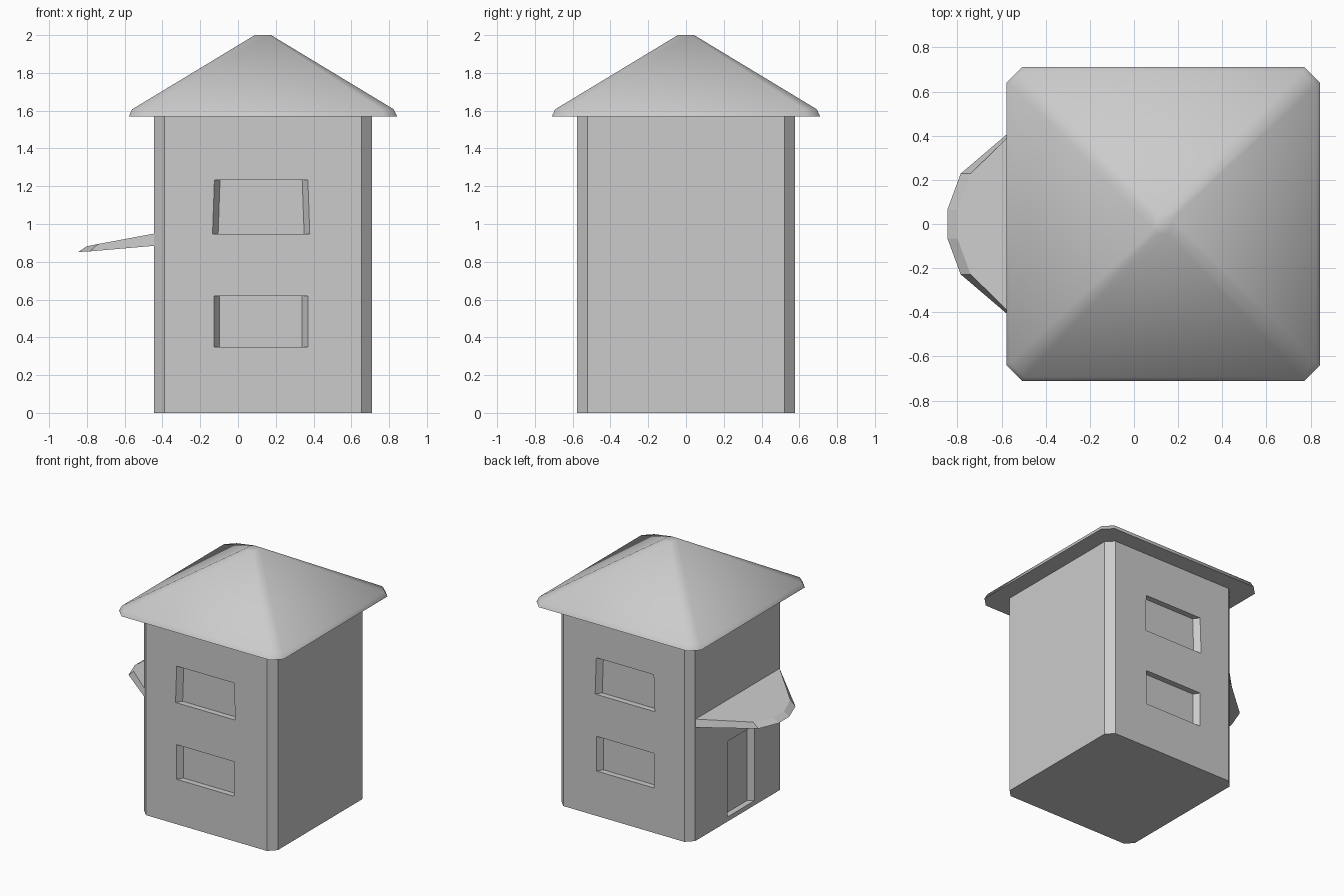
import bpy
import bmesh
import math

if "Cube" in bpy.data.objects:
    bpy.data.objects.remove(bpy.data.objects["Cube"])

CX = 0.132  # centre of the tower in x


def finish(name, bm):
    bmesh.ops.recalc_face_normals(bm, faces=bm.faces)
    me = bpy.data.meshes.new(name)
    bm.to_mesh(me)
    bm.free()
    ob = bpy.data.objects.new(name, me)
    bpy.context.collection.objects.link(ob)
    return ob


def loft(bm, rings):
    """Closed solid through rings with equal point counts."""
    rings = [[bm.verts.new(p) for p in r] for r in rings]
    n = len(rings[0])
    for a, b in zip(rings, rings[1:]):
        for i in range(n):
            j = (i + 1) % n
            bm.faces.new((a[i], a[j], b[j], b[i]))
    bm.faces.new(rings[0])
    bm.faces.new(rings[-1])


def octagon(half, cut, z):
    """Square with chamfered corners around the tower axis."""
    h, k = half, half - cut
    pts = [(h, -k), (h, k), (k, h), (-k, h), (-h, k), (-h, -k), (-k, -h), (k, -h)]
    return [(CX + x, y, z) for x, y in pts]


# Tower body
bm = bmesh.new()
loft(bm, [octagon(0.577, 0.055, 0), octagon(0.577, 0.055, 1.57)])
body = finish("tower_body", bm)


# Recess cutters: tapered slots whose sides narrow inward
def recess(bm, a0, a1, z0, z1, place, flare=0.0):
    outline = [(a0 - flare, z0), (a1 + flare, z0), (a1, z1), (a0, z1)]
    mid = (a0 + a1) / 2
    rings = []
    for depth in (-0.05, 0.045):
        t = 0.03 * depth / 0.045
        rings.append([place(a + (t if a < mid else -t), z, depth) for a, z in outline])
    loft(bm, rings)


bm = bmesh.new()
for s in (-1, 1):
    def wall(a, z, d, s=s):
        return (a, s * (0.577 - d), z)
    recess(bm, -0.127, 0.37, 0.35, 0.62, wall)
    recess(bm, -0.125, 0.37, 0.947, 1.233, wall, 0.01)
recess(bm, -0.21, 0.125, 0.036, 0.625, lambda a, z, d: (CX - 0.577 + d, a, z))
cutter = finish("recess_cutter", bm)
cutter.hide_render = True

mod = body.modifiers.new("recesses", 'BOOLEAN')
mod.operation = 'DIFFERENCE'
mod.solver = 'EXACT'
mod.object = cutter
bpy.context.view_layer.objects.active = body
body.select_set(True)
bpy.ops.object.modifier_apply(modifier=mod.name)
bpy.data.objects.remove(cutter)
body.select_set(False)

# Hipped roof with a thin sloping eave
bm = bmesh.new()
loft(bm, [octagon(0.71, 0.07, 1.57), octagon(0.693, 0.065, 1.607), octagon(0.043, 0.02, 2.0)])
roof = finish("roof", bm)
bpy.context.view_layer.objects.active = roof
roof.select_set(True)
bpy.ops.object.shade_smooth_by_angle(angle=math.radians(45))

# Door canopy: faceted half-round slab sloping away from the wall
bm = bmesh.new()
lower = [(-0.44, 0.522, 0.885), (-0.785, 0.228, 0.855), (-0.845, 0.065, 0.852)]
upper = [(-0.44, 0.522, 0.95), (-0.74, 0.228, 0.894), (-0.8, 0.065, 0.882)]


def both_sides(half):
    return half + [(x, -y, z) for x, y, z in reversed(half)]


loft(bm, [both_sides(lower), both_sides(upper)])
bmesh.ops.triangulate(bm, faces=[f for f in bm.faces if len(f.verts) > 4])
finish("door_canopy", bm)
